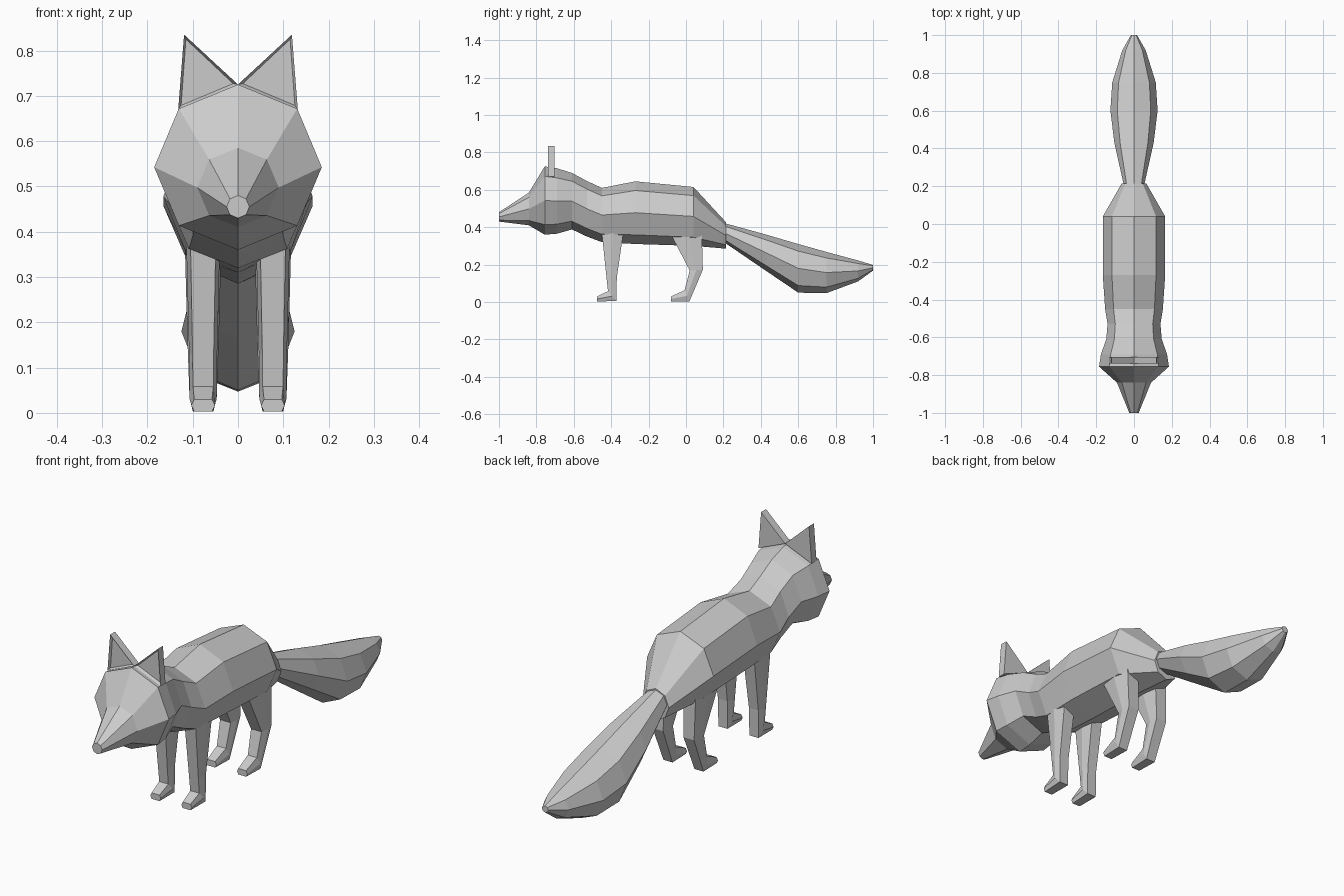
import bpy, bmesh
from math import sin, cos, pi
from mathutils import Vector

if "Cube" in bpy.data.objects:
    bpy.data.objects.remove(bpy.data.objects["Cube"])


def finish(bm, name):
    bmesh.ops.recalc_face_normals(bm, faces=bm.faces)
    me = bpy.data.meshes.new(name)
    bm.to_mesh(me)
    bm.free()
    ob = bpy.data.objects.new(name, me)
    bpy.context.collection.objects.link(ob)
    return ob


def loft(name, rings):
    """Skin a list of equal-length point rings and cap both ends."""
    bm = bmesh.new()
    loops = [[bm.verts.new(p) for p in ring] for ring in rings]
    n = len(loops[0])
    for a, b in zip(loops, loops[1:]):
        for i in range(n):
            j = (i + 1) % n
            bm.faces.new((a[i], a[j], b[j], b[i]))
    bm.faces.new(loops[0])
    bm.faces.new(loops[-1])
    return finish(bm, name)


def octagon(y, w, top, bottom):
    mid, h = (top + bottom) / 2, (top - bottom) / 2
    return [(w * sin(k * pi / 4), y, mid + h * cos(k * pi / 4)) for k in range(8)]


def leg_ring(x, w, yf, zf, yb, zb):
    """Hexagon between a front point and a back point, ridge along the sides."""
    ym, zm = (yf + yb) / 2, (zf + zb) / 2
    return [(x - .75 * w, yf, zf), (x + .75 * w, yf, zf), (x + w, ym, zm),
            (x + .75 * w, yb, zb), (x - .75 * w, yb, zb), (x - w, ym, zm)]


# head and body: y, half width, top z, bottom z
body = [(-1.0, .025, .48, .43), (-.84, .09, .585, .41), (-.755, .185, .725, .36),
        (-.69, .175, .715, .365), (-.61, .147, .69, .388), (-.53, .14, .647, .35),
        (-.45, .153, .61, .32), (-.27, .165, .645, .31), (.04, .165, .615, .30),
        (.215, .065, .425, .285)]
loft("body", [octagon(*s) for s in body])

# bushy tail
tail = [(.21, .055, .42, .315), (.43, .104, .36, .165), (.6, .125, .31, .05),
        (.75, .115, .268, .047), (.92, .062, .222, .11), (1.0, .016, .198, .168)]
loft("tail", [octagon(*s) for s in tail])

# legs: half width, front y, front z, back y, back z
front = [(.037, -.45, .37, -.335, .37), (.031, -.425, .13, -.37, .13),
         (.03, -.417, .058, -.372, .005), (.026, -.475, .03, -.475, .003)]
hind = [(.04, -.08, .36, .085, .36), (.035, .02, .168, .09, .172),
        (.03, -.008, .062, .018, .003), (.026, -.08, .03, -.08, .003)]
for side, s in (("right", 1), ("left", -1)):
    for part, rows in (("front_leg", front), ("hind_leg", hind)):
        loft(f"{part}_{side}", [leg_ring(s * .077, *r) for r in rows])

    # ears: triangular slabs with a recessed front
    bm = bmesh.new()
    outline = [(0, .725), (s * .132, .67), (s * .119, .835)]
    face = bm.faces.new([bm.verts.new((x, -.703, z)) for x, z in outline])
    ext = bmesh.ops.extrude_face_region(bm, geom=[face], use_keep_orig=True)
    moved = [g for g in ext["geom"] if isinstance(g, bmesh.types.BMVert)]
    bmesh.ops.translate(bm, verts=moved, vec=(0, -.035, 0))
    bmesh.ops.recalc_face_normals(bm, faces=bm.faces)
    inner = min(bm.faces, key=lambda f: f.calc_center_median().y)
    bmesh.ops.inset_individual(bm, faces=[inner], thickness=.011)
    bmesh.ops.translate(bm, verts=inner.verts[:], vec=(0, .012, 0))
    finish(bm, f"ear_{side}")
